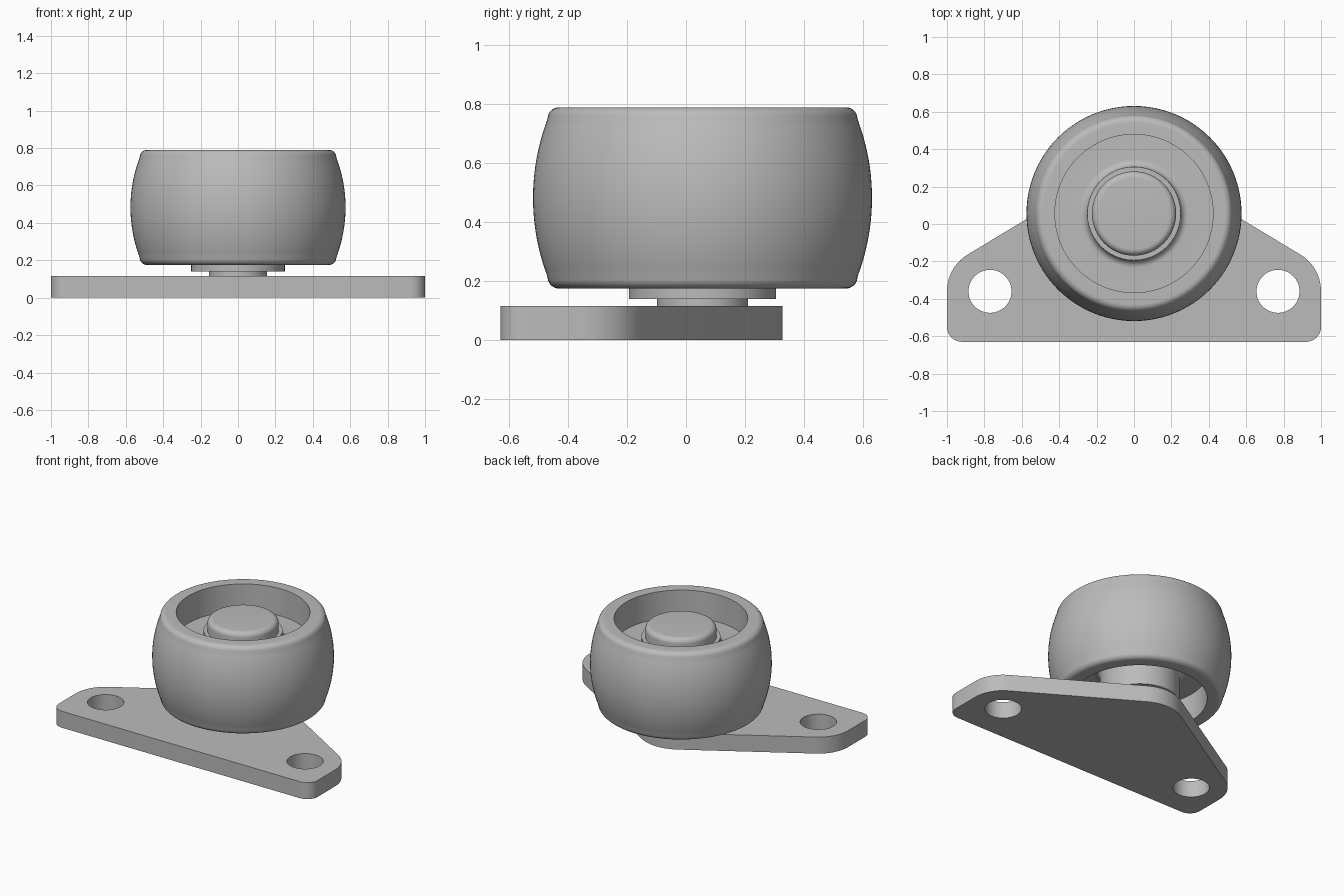
import bpy, bmesh
from math import sin, cos, radians, pi, sqrt, atan2, asin

cube = bpy.data.objects.get("Cube")
if cube:
    bpy.data.objects.remove(cube, do_unlink=True)

AXLE_Y = 0.056
MID_Z = 0.4825

steel = bpy.data.materials.new("plain grey")
steel.use_nodes = True
GREY = (0.5, 0.5, 0.5, 1)
steel.diffuse_color = GREY
steel.node_tree.nodes["Principled BSDF"].inputs["Base Color"].default_value = GREY


def arc(cx, cy, r, start, end, steps):
    """Points along an arc, angles in degrees."""
    angles = [radians(start + (end - start) * i / steps) for i in range(steps + 1)]
    return [(cx + r * cos(a), cy + r * sin(a)) for a in angles]


def finish(name, bm, loc=(0, 0, 0)):
    bmesh.ops.recalc_face_normals(bm, faces=bm.faces)
    mesh = bpy.data.meshes.new(name)
    bm.to_mesh(mesh)
    bm.free()
    mesh.materials.append(steel)
    obj = bpy.data.objects.new(name, mesh)
    obj.location = loc
    bpy.context.collection.objects.link(obj)
    bpy.ops.object.select_all(action='DESELECT')
    obj.select_set(True)
    bpy.context.view_layer.objects.active = obj
    return obj


def lathe(name, profile, closed=False, steps=96):
    """Spin an (r, z) profile around the wheel axis."""
    bm = bmesh.new()
    verts = [bm.verts.new((r, 0, z)) for r, z in profile]
    pairs = list(zip(verts, verts[1:]))
    if closed:
        pairs.append((verts[-1], verts[0]))
    edges = [bm.edges.new(p) for p in pairs]
    bmesh.ops.spin(bm, geom=verts + edges, cent=(0, 0, 0), axis=(0, 0, 1),
                   angle=2 * pi, steps=steps)
    bmesh.ops.remove_doubles(bm, verts=bm.verts, dist=1e-5)
    obj = finish(name, bm, (0, AXLE_Y, 0))
    bpy.ops.object.shade_smooth_by_angle(angle=radians(35))
    return obj


def prism(name, outline, z0, z1):
    bm = bmesh.new()
    face = bm.faces.new([bm.verts.new((x, y, z0)) for x, y in outline])
    new = bmesh.ops.extrude_face_region(bm, geom=[face])["geom"]
    bmesh.ops.translate(bm, vec=(0, 0, z1 - z0),
                        verts=[g for g in new if isinstance(g, bmesh.types.BMVert)])
    return finish(name, bm)


# Mounting plate: rounded triangle with lugs tangent to the axle boss
HOLE_X, HOLE_Y, LUG_R, APEX_R = 0.77, -0.36, 0.23, 0.271
dx, dy = HOLE_X, AXLE_Y - HOLE_Y
slope = 90 - (atan2(dy, dx) + asin((APEX_R - LUG_R) / sqrt(dx * dx + dy * dy))) * 180 / pi
half = arc(0.92, -0.55, 0.08, -90, 0, 8)
half += arc(HOLE_X, HOLE_Y, LUG_R, 0, slope, 14)
half += arc(0, AXLE_Y, APEX_R, slope, 90, 12)
outline = half + [(-x, y) for x, y in reversed(half[:-1])]
plate = prism("mounting_plate", outline, 0, 0.115)

# Screw holes
for side, sx in (("left", 1), ("right", -1)):
    cutter = prism(side + "_hole_cutter", arc(sx * HOLE_X, HOLE_Y, 0.115, 0, 352.5, 47), -0.1, 0.3)
    cutter.hide_render = True
    cutter.hide_set(True)
    mod = plate.modifiers.new(side + "_screw_hole", 'BOOLEAN')
    mod.object = cutter
    mod.operation = 'DIFFERENCE'
    mod.solver = 'EXACT'
    bpy.context.view_layer.objects.active = plate
    bpy.ops.object.modifier_apply(modifier=mod.name)
    bpy.data.objects.remove(cutter, do_unlink=True)
bpy.ops.object.select_all(action='DESELECT')
plate.select_set(True)
bpy.context.view_layer.objects.active = plate
bpy.ops.object.shade_smooth_by_angle(angle=radians(30))

# Wheel: barrel tread, recessed on both sides, web flaring into the hub
TREAD_R = 0.75
tread = arc(0.575 - TREAD_R, 0, TREAD_R, 0, 20.5, 12)
corner = arc(0.486, 0.2675, 0.04, 20, 90, 8)
hub_fillet = arc(0.29, 0.1575, 0.04, 270, 180, 8)
upper = tread + corner + [(0.423, 0.3075), (0.423, 0.1175)] + hub_fillet
upper += [(0.25, 0.1825), (0.2, 0.1825)]
lower = [(r, -z) for r, z in upper[1:-2]] + [(0.25, -0.3425), (0.2, -0.3425)]
profile = upper + list(reversed(lower))
lathe("wheel", [(r, MID_Z + z) for r, z in profile], closed=True)

# Axle pin with rounded head
head = arc(0.19, 0.715, 0.035, 0, 90, 8)
lathe("axle_pin", [(0, 0.05), (0.155, 0.05), (0.155, 0.2), (0.225, 0.2)] + head + [(0, 0.75)])
